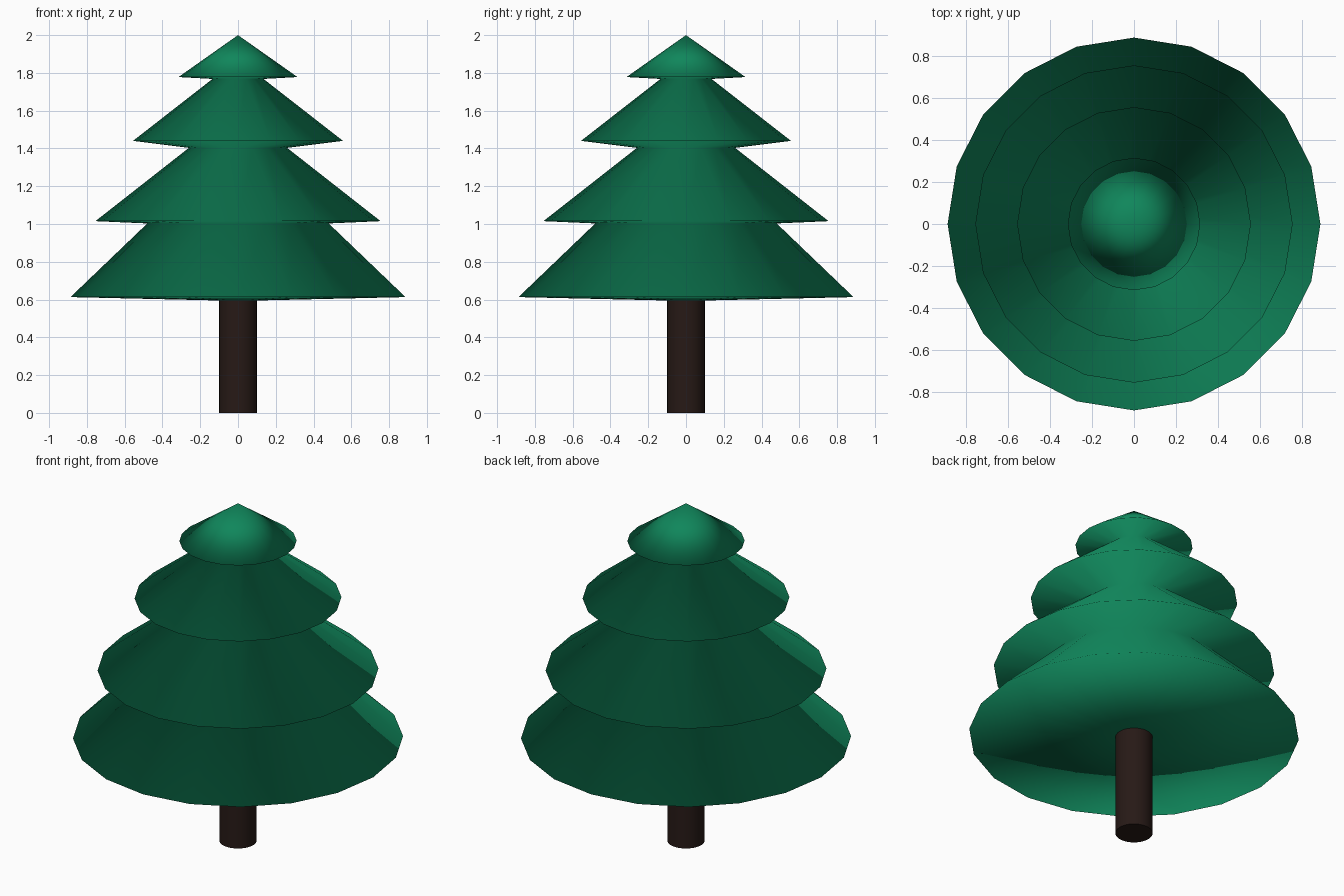
import bpy, bmesh, math

if "Cube" in bpy.data.objects:
    bpy.data.objects.remove(bpy.data.objects["Cube"])

SIDES = 20


def material(name, color):
    m = bpy.data.materials.new(name)
    m.diffuse_color = (*color, 1)
    m.use_nodes = True
    m.node_tree.nodes["Principled BSDF"].inputs["Base Color"].default_value = m.diffuse_color
    return m


def lathe(name, profile, mat):
    """Revolve an (r, z) profile, closed on the axis at both ends."""
    bm = bmesh.new()
    verts = [bm.verts.new((r, 0, z)) for r, z in profile]
    edges = [bm.edges.new(p) for p in zip(verts, verts[1:])]
    bmesh.ops.spin(bm, geom=verts + edges, cent=(0, 0, 0), axis=(0, 0, 1),
                   angle=math.tau, steps=SIDES, use_merge=True)
    bmesh.ops.remove_doubles(bm, verts=bm.verts, dist=1e-4)
    bmesh.ops.recalc_face_normals(bm, faces=bm.faces)
    for f in bm.faces:
        f.smooth = True
    me = bpy.data.meshes.new(name)
    bm.to_mesh(me)
    bm.free()
    ob = bpy.data.objects.new(name, me)
    bpy.context.collection.objects.link(ob)
    me.materials.append(mat)
    return ob


# Foliage: four stacked skirts, each rim followed by its waist, up to the tip
lathe("foliage", [(0, 0.593), (0.1, 0.595),
                  (0.887, 0.613), (0.48, 1.003),
                  (0.755, 1.015), (0.26, 1.403),
                  (0.556, 1.44), (0.135, 1.768),
                  (0.315, 1.778), (0, 2.0)],
      material("leaf_green", (0.005, 0.24, 0.105)))

# Trunk: plain round post with a flat, sharp-edged foot
bpy.ops.mesh.primitive_cylinder_add(vertices=32, radius=0.1, depth=0.6,
                                    location=(0, 0, 0.3))
trunk = bpy.context.object
trunk.name = "trunk"
trunk.data.materials.append(material("bark_brown", (0.02, 0.01, 0.008)))
bpy.ops.object.shade_smooth_by_angle(angle=math.radians(40))
